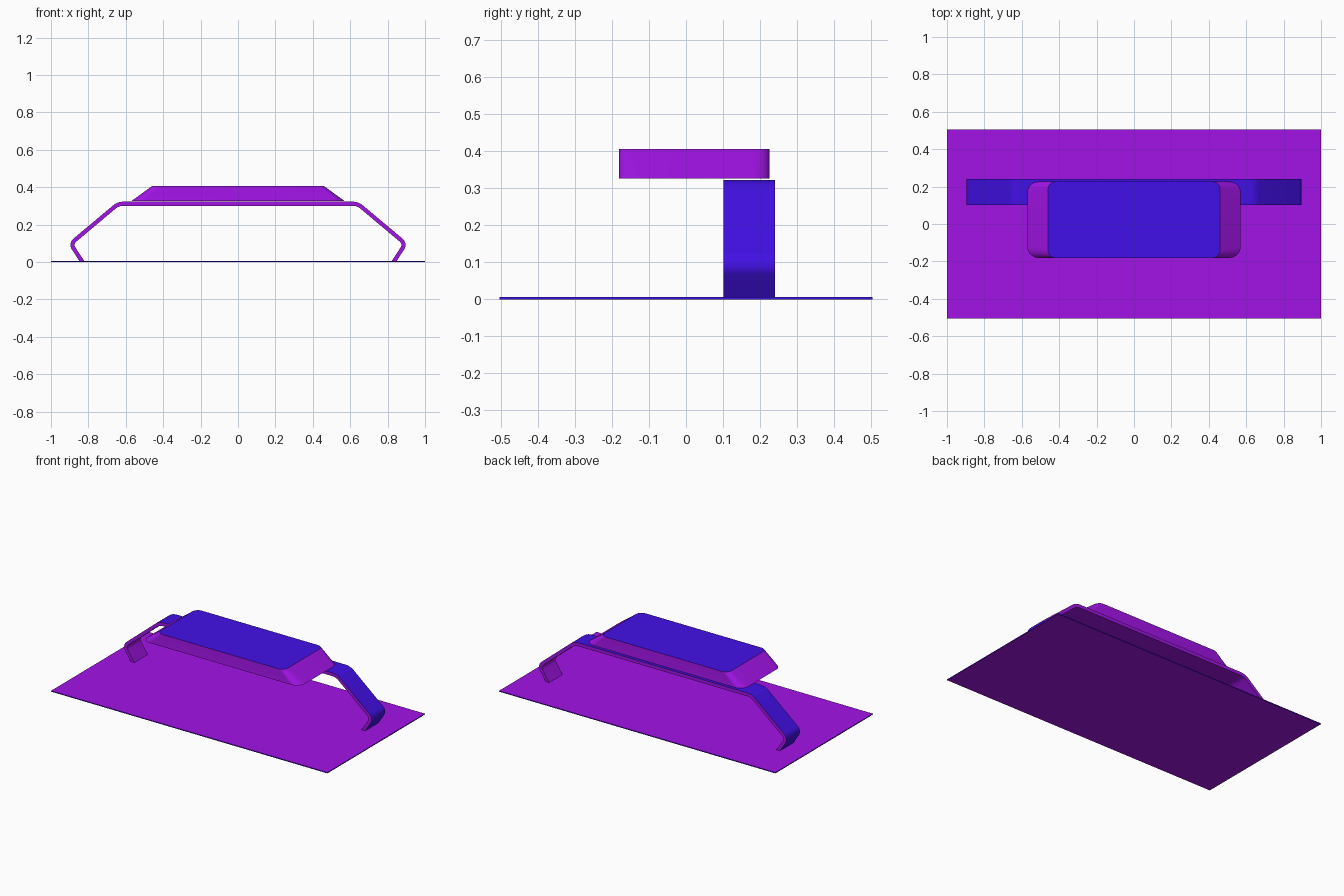
import bpy, bmesh
from math import sin, cos, tan, radians, atan2, pi
from mathutils import Vector

if "Cube" in bpy.data.objects:
    bpy.data.objects.remove(bpy.data.objects["Cube"])


def material(name, color):
    m = bpy.data.materials.new(name)
    m.diffuse_color = (*color, 1)
    m.use_nodes = True
    m.node_tree.nodes["Principled BSDF"].inputs["Base Color"].default_value = m.diffuse_color
    return m


PURPLE = material("purple", (0.36, 0.007, 0.80))
BLUE = material("blue", (0.055, 0.005, 0.80))


def loft(name, loops, is_blue):
    """Join two matching point loops with side faces and caps; colour by face normal and centre."""
    bm = bmesh.new()
    a, b = [[bm.verts.new(p) for p in loop] for loop in loops]
    n = len(a)
    bm.faces.new(a)
    bm.faces.new(b)
    for i in range(n):
        j = (i + 1) % n
        bm.faces.new((a[i], a[j], b[j], b[i]))
    bmesh.ops.recalc_face_normals(bm, faces=bm.faces)
    for f in bm.faces:
        f.material_index = int(is_blue(f.normal, f.calc_center_median()))
    me = bpy.data.meshes.new(name)
    bm.to_mesh(me)
    bm.free()
    me.materials.append(PURPLE)
    me.materials.append(BLUE)
    ob = bpy.data.objects.new(name, me)
    bpy.context.collection.objects.link(ob)
    bpy.context.view_layer.objects.active = ob
    ob.select_set(True)
    bpy.ops.object.shade_smooth_by_angle(angle=radians(30))
    ob.select_set(False)
    return ob


def rounded_rect(hx, y0, y1, z, r, steps=8):
    pts = []
    corners = [(hx - r, y1 - r), (-hx + r, y1 - r), (-hx + r, y0 + r), (hx - r, y0 + r)]
    for k, (cx, cy) in enumerate(corners):
        for s in range(steps + 1):
            a = (k + s / steps) * pi / 2
            pts.append((cx + r * cos(a), cy + r * sin(a), z))
    return pts


# Thin ground sheet
def sheet(z):
    return [(-1, -0.504, z), (1, -0.504, z), (1, 0.504, z), (-1, 0.504, z)]


loft("base_sheet", (sheet(0), sheet(0.006)), lambda n, c: abs(n.z) < 0.5)

# Tapered block with rounded corners
loft("top_block",
     (rounded_rect(0.57, -0.181, 0.226, 0.326, 0.06),
      rounded_rect(0.46, -0.181, 0.226, 0.406, 0.04)),
     lambda n, c: n.z > 0.9)

# Bent strap: outer path (top, knee, foot) filleted, then offset inward
THICK = 0.022
FOOT_Z = 0.004
path = [Vector((0, 0.323)), Vector((0.644, 0.323)), Vector((0.91, 0.10)), Vector((0.847, FOOT_Z))]


def fillet(p, q, s, r, steps=8):
    """Outer and inner arcs around the clockwise corner q."""
    d1, d2 = (q - p).normalized(), (s - q).normalized()
    a1 = atan2(d1.y, d1.x) + pi / 2
    turn = d1.angle(d2)
    centre = q - d1 * r * tan(turn / 2) + Vector((d1.y, -d1.x)) * r
    dirs = [Vector((cos(a1 - turn * i / steps), sin(a1 - turn * i / steps))) for i in range(steps + 1)]
    return [centre + d * r for d in dirs], [centre + d * (r - THICK) for d in dirs]


top_out, top_in = fillet(*path[:3], 0.09)
knee_out, knee_in = fillet(*path[1:], 0.045)
leg = (path[3] - path[2]).normalized()
foot_in = path[3] - Vector((THICK / -leg.y, 0))
outer = top_out + knee_out + [path[3]]
inner = top_in + knee_in + [foot_in]
profile = outer + inner[::-1]
profile = [(p.x, p.y) for p in profile]
# Mirror the half so the strap runs foot to foot
n = len(outer)
mir = [(-x, z) for x, z in profile]
ring = mir[:n][::-1] + profile + mir[n:][::-1]


# Outer skin faces away from a point under the arch
def strap_blue(nrm, c):
    return abs(nrm.y) < 0.5 and nrm.dot(Vector((c.x * 0.8, 0, c.z - 0.1)).normalized()) > 0.15 and (
        abs(c.x) > 0.01 or nrm.z > 0)


loft("bent_strap", [[(x, y, z) for x, z in ring] for y in (0.102, 0.241)], strap_blue)
